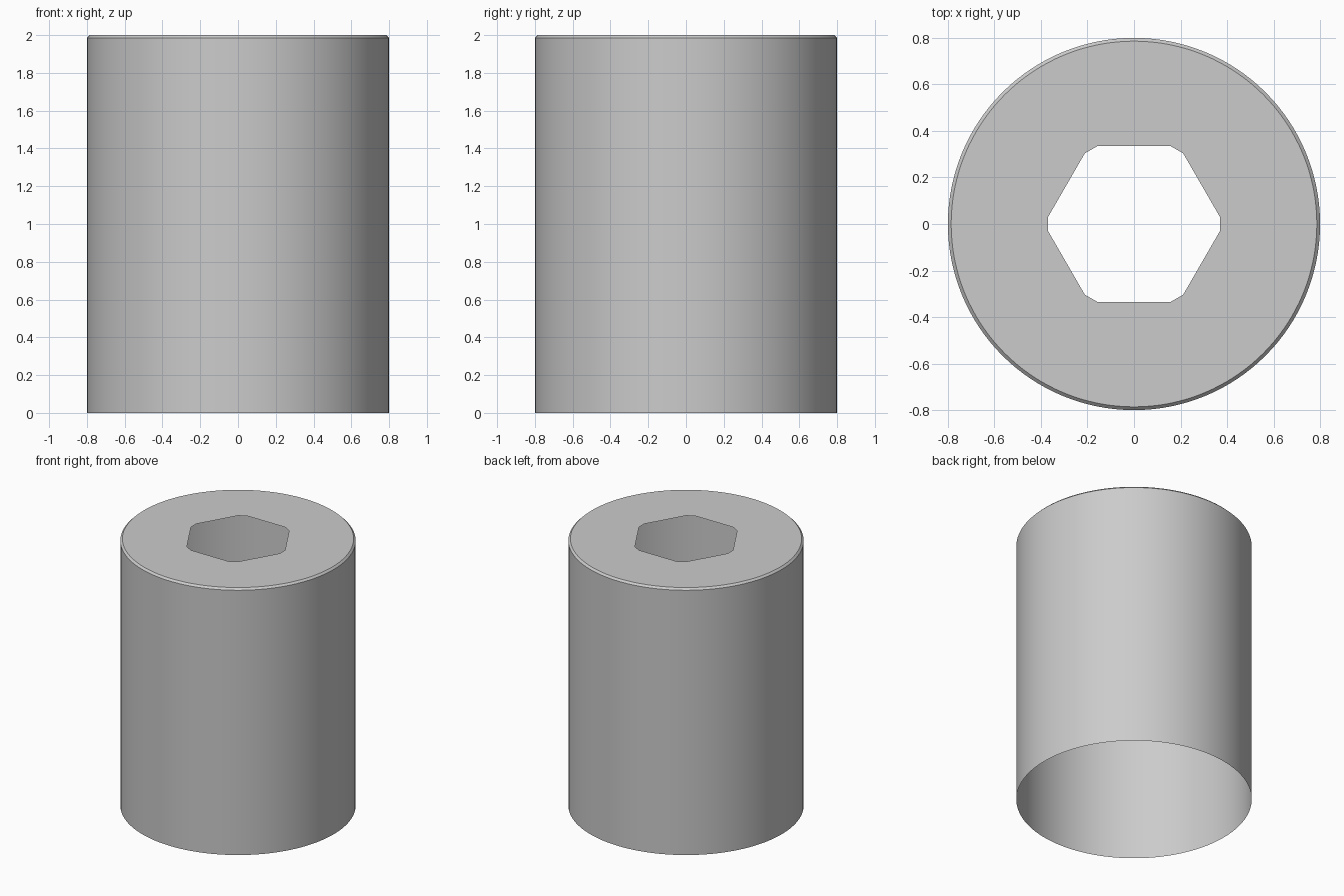
import bpy, bmesh
from math import radians, cos, sin, acos, degrees

cube = bpy.data.objects.get("Cube")
if cube:
    bpy.data.objects.remove(cube, do_unlink=True)

SEGMENTS = 128
RADIUS, HEIGHT, CHAMFER = 0.80, 2.0, 0.014
HEX_APOTHEM, CORNER_RADIUS = 0.335, 0.37

# Plain grey material
grey = bpy.data.materials.new("plain grey")
grey.use_nodes = True
colour = (0.6, 0.6, 0.6, 1)
grey.diffuse_color = colour
grey.node_tree.nodes["Principled BSDF"].inputs["Base Color"].default_value = colour

bm = bmesh.new()


def ring(radius, z, angles):
    """Closed loop of vertices at the given angles in degrees."""
    return [bm.verts.new((radius * cos(radians(a)), radius * sin(radians(a)), z))
            for a in angles]


def loop_edges(verts):
    """Edges around a closed loop, made where missing."""
    edges = []
    for a, b in zip(verts, verts[1:] + verts[:1]):
        edges.append(bm.edges.get((a, b)) or bm.edges.new((a, b)))
    return edges


def skin(lower, upper):
    """Quads between two loops of equal count, facing outward."""
    n = len(lower)
    for i in range(n):
        j = (i + 1) % n
        bm.faces.new((lower[i], lower[j], upper[j], upper[i]))


# Open-bottomed wall and chamfered rim
round_angles = [360 * i / SEGMENTS for i in range(SEGMENTS)]
base = ring(RADIUS, 0, round_angles)
shoulder = ring(RADIUS, HEIGHT - CHAMFER, round_angles)
rim = ring(RADIUS - CHAMFER, HEIGHT, round_angles)
skin(base, shoulder)
skin(shoulder, rim)

# Hexagonal hole with its corners cut by a circle
half = degrees(acos(HEX_APOTHEM / CORNER_RADIUS))
hex_angles = [30 + 60 * k + s * half for k in range(6) for s in (-1, 1)]
hole = ring(CORNER_RADIUS, HEIGHT, hex_angles)

# Flat top around the hole
fill = bmesh.ops.triangle_fill(bm, edges=loop_edges(rim) + loop_edges(hole),
                               use_beauty=True, normal=(0, 0, 1))
cap = [f for f in fill["geom"] if isinstance(f, bmesh.types.BMFace)]
for face in cap:
    face.normal_update()
    if face.normal.z < 0:
        face.normal_flip()

mesh = bpy.data.meshes.new("sleeve_shell")
bm.to_mesh(mesh)
bm.free()
mesh.materials.append(grey)
shell = bpy.data.objects.new("sleeve_shell", mesh)
bpy.context.collection.objects.link(shell)

# Smooth wall, crisp rim
bpy.ops.object.select_all(action="DESELECT")
shell.select_set(True)
bpy.context.view_layer.objects.active = shell
bpy.ops.object.shade_smooth_by_angle(angle=radians(30))
